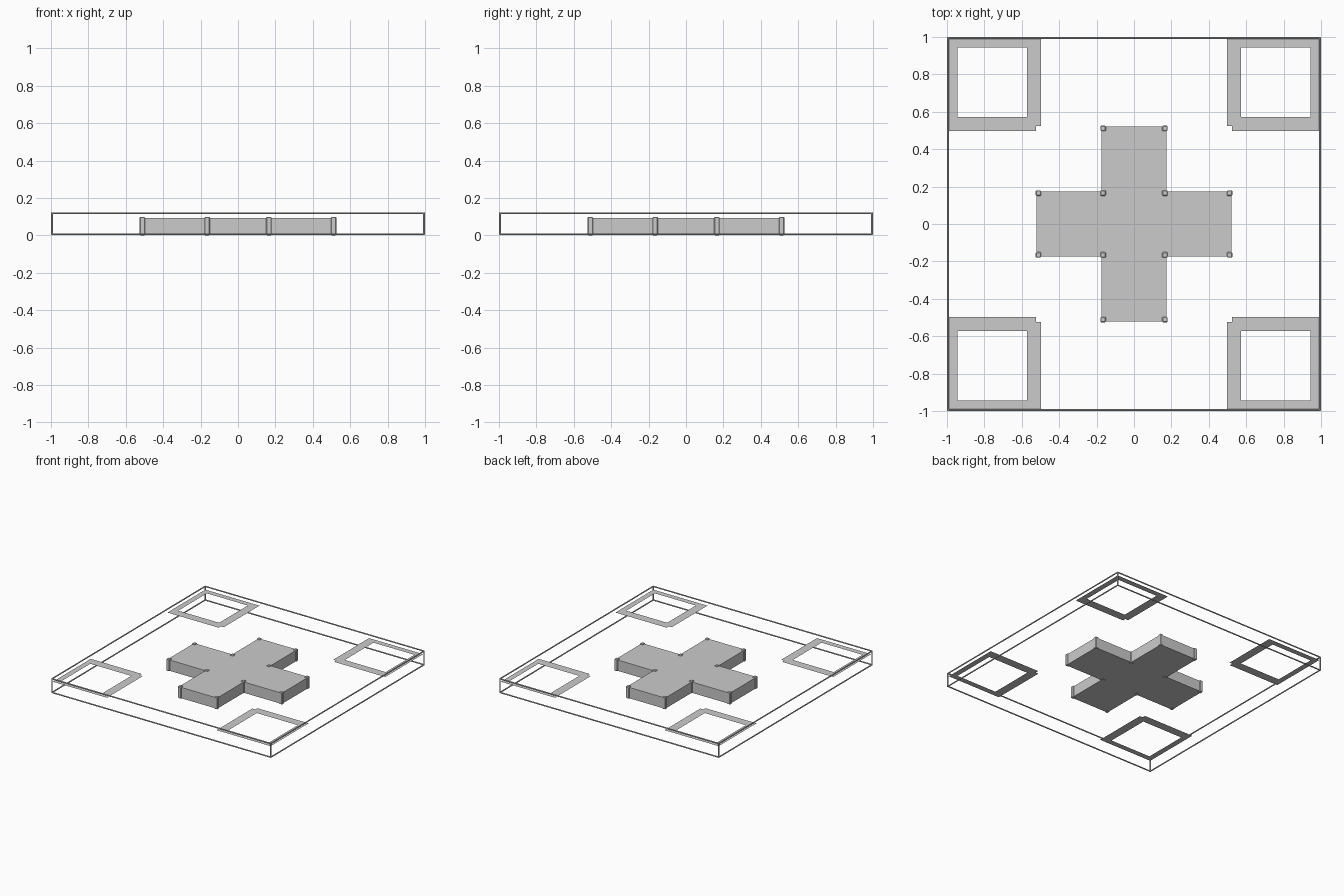
import bpy, bmesh

if "Cube" in bpy.data.objects:
    bpy.data.objects.remove(bpy.data.objects["Cube"])

grey = bpy.data.materials.new("light grey")
grey.diffuse_color = (0.6, 0.6, 0.6, 1)
grey.use_nodes = True
grey.node_tree.nodes["Principled BSDF"].inputs["Base Color"].default_value = grey.diffuse_color


def new_object(name, bm, chamfer=0):
    bmesh.ops.recalc_face_normals(bm, faces=bm.faces)
    mesh = bpy.data.meshes.new(name)
    bm.to_mesh(mesh)
    bm.free()
    mesh.materials.append(grey)
    obj = bpy.data.objects.new(name, mesh)
    bpy.context.collection.objects.link(obj)
    if chamfer:
        mod = obj.modifiers.new("chamfered edges", "BEVEL")
        mod.width = chamfer
        mod.segments = 1
    return obj


def add_box(bm, lo, hi):
    verts = bmesh.ops.create_cube(bm, size=1)["verts"]
    for v in verts:
        for i in range(3):
            v.co[i] = lo[i] if v.co[i] < 0 else hi[i]


# Outer wire box: slim chamfered rails along the twelve edges
E, Z0, Z1, T = 0.999, 0.002, 0.123, 0.009
bm = bmesh.new()
for z in (Z0, Z1 - T):
    for s in (-1, 1):
        a, b = sorted((s * E, s * (E - T)))
        add_box(bm, (-E, a, z), (E, b, z + T))
        add_box(bm, (a, -E, z), (b, E, z + T))
for sx in (-1, 1):
    for sy in (-1, 1):
        x0, x1 = sorted((sx * E, sx * (E - T)))
        y0, y1 = sorted((sy * E, sy * (E - T)))
        add_box(bm, (x0, y0, Z0), (x1, y1, Z1))
new_object("wire_box_frame", bm, 0.002)

# Flat square rings in the four corners, notched towards the centre
OUT, IN, HOLE_OUT, HOLE_IN, NOTCH = 0.99, 0.498, 0.943, 0.571, 0.525
RING_Z = 0.094
for name, sx, sy in (("front_left", -1, -1), ("front_right", 1, -1),
                     ("back_left", -1, 1), ("back_right", 1, 1)):
    bm = bmesh.new()
    outer = [(NOTCH, IN), (OUT, IN), (OUT, OUT), (IN, OUT), (IN, NOTCH), (NOTCH, NOTCH)]
    hole = [(HOLE_IN, HOLE_IN), (HOLE_OUT, HOLE_IN), (HOLE_OUT, HOLE_OUT), (HOLE_IN, HOLE_OUT)]
    edges = []
    for loop in (outer, hole):
        vs = [bm.verts.new((sx * x, sy * y, RING_Z)) for x, y in loop]
        edges += [bm.edges.new((vs[i], vs[i - 1])) for i in range(len(vs))]
    bmesh.ops.triangle_fill(bm, edges=edges, use_beauty=True, normal=(0, 0, 1))
    new_object(name + "_corner_ring", bm)

# Cross-shaped block in the middle
L, W = 0.520, 0.174
quarter = [(L, -W), (L, W), (W, W)]
outline = []
for c, s in ((1, 0), (0, 1), (-1, 0), (0, -1)):
    outline += [(c * x - s * y, s * x + c * y) for x, y in quarter]
bm = bmesh.new()
base = bm.faces.new([bm.verts.new((x, y, 0.003)) for x, y in outline])
top = bmesh.ops.extrude_face_region(bm, geom=[base])["geom"]
for v in top:
    if isinstance(v, bmesh.types.BMVert):
        v.co.z = 0.092
new_object("cross_block", bm)

# Small chamfered posts at every corner of the cross, standing slightly proud
P, R = 0.0085, 0.0145
bm = bmesh.new()
for x, y in outline:
    cx = x - P if x > 0 else x + P
    cy = y - P if y > 0 else y + P
    add_box(bm, (cx - R, cy - R, 0), (cx + R, cy + R, 0.098))
new_object("cross_posts", bm, 0.004)
